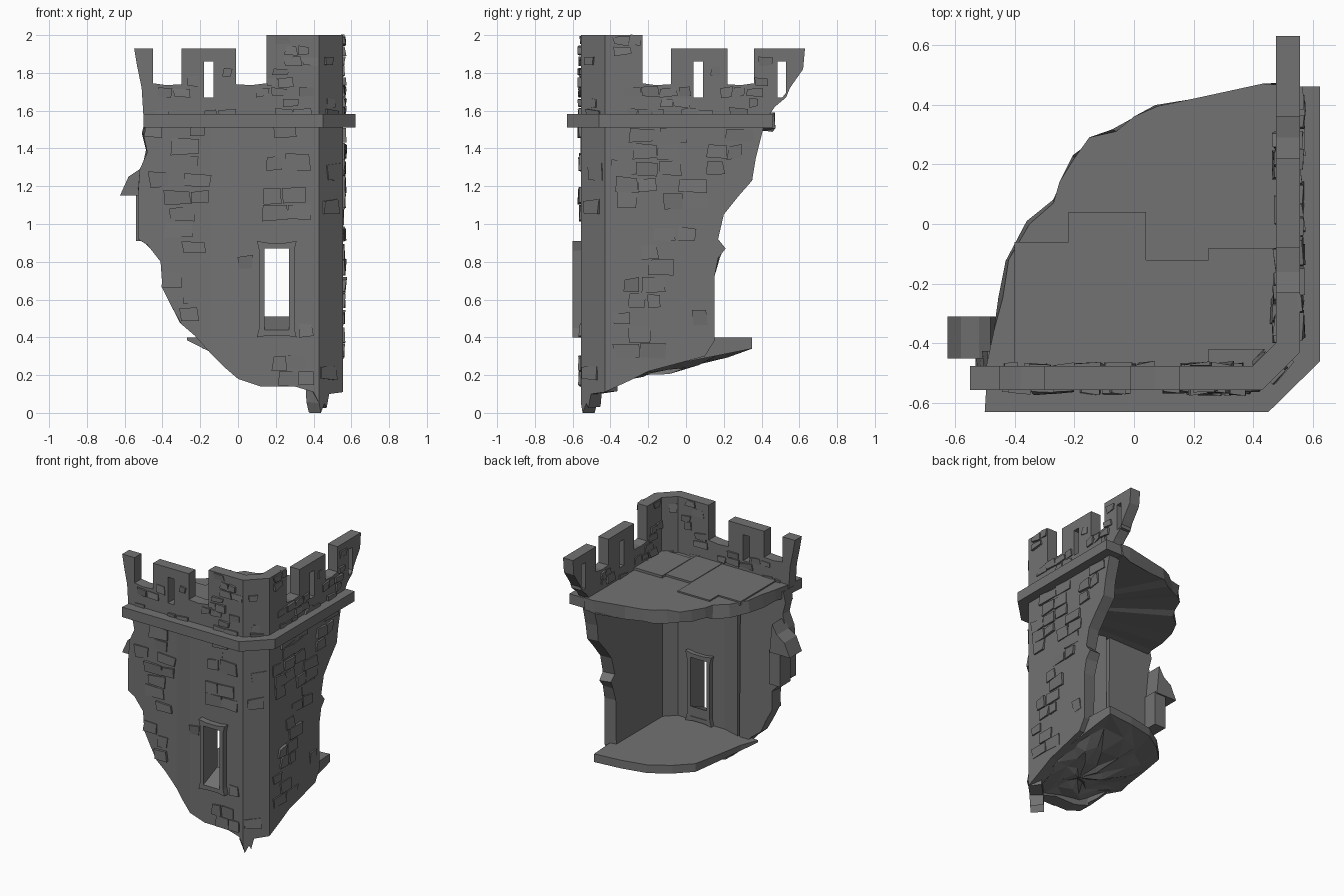
import bpy, bmesh, math, random
from mathutils import Vector
from mathutils.geometry import tessellate_polygon

if "Cube" in bpy.data.objects:
    bpy.data.objects.remove(bpy.data.objects["Cube"])

random.seed(7)
stone = bpy.data.materials.new("grey stone")
stone.diffuse_color = (0.17, 0.17, 0.17, 1)
stone.use_nodes = True
stone.node_tree.nodes["Principled BSDF"].inputs["Base Color"].default_value = stone.diffuse_color
R = random.uniform


def finish(name, bm):
    bmesh.ops.recalc_face_normals(bm, faces=bm.faces)
    me = bpy.data.meshes.new(name)
    bm.to_mesh(me)
    bm.free()
    me.materials.append(stone)
    ob = bpy.data.objects.new(name, me)
    bpy.context.collection.objects.link(ob)
    return ob


def rect(a, b, c, d):
    return [(a, c), (b, c), (b, d), (a, d)]


class Side:
    """Upright plane: origin, direction along it, outward normal."""
    def __init__(self, x, y, ux, uy):
        self.o, self.u = Vector((x, y, 0)), Vector((ux, uy, 0)).normalized()
        self.n = Vector((self.u.y, -self.u.x, 0))

    def at(self, a, z, d=0):
        p = self.o + self.u * a + self.n * d
        return Vector((p.x, p.y, z))


def panel(name, side, outline, thick, holes=(), d=0, rough=0):
    """Outline with holes, extruded inward from the outer plane."""
    loops = [outline] + list(holes)
    bm = bmesh.new()
    front, back = [], []
    for k, lp in enumerate(loops):
        for a, z in lp:
            j = rough if k == 0 else 0
            front.append(bm.verts.new(side.at(a, z, d)))
            back.append(bm.verts.new(side.at(a + R(-j, j), z + R(0, j), d - thick)))
    for t in tessellate_polygon([[Vector((a, z, 0)) for a, z in lp] for lp in loops]):
        bm.faces.new([front[i] for i in t])
        bm.faces.new([back[i] for i in t])
    s = 0
    for lp in loops:
        n = len(lp)
        for i in range(n):
            p, q = s + i, s + (i + 1) % n
            bm.faces.new([front[p], front[q], back[q], back[p]])
        s += n
    return finish(name, bm)


def inside(p, poly):
    hit = False
    for (x1, y1), (x2, y2) in zip(poly, poly[1:] + poly[:1]):
        if (y1 > p[1]) != (y2 > p[1]) and p[0] < (x2 - x1) * (p[1] - y1) / (y2 - y1) + x1:
            hit = not hit
    return hit


def bricks(name, side, poly, h, w, chance, d=0, sign=1, holes=()):
    """Random raised stones in courses, kept inside the outline."""
    bm = bmesh.new()
    z, top = min(p[1] for p in poly), max(p[1] for p in poly)
    while z < top:
        a = min(p[0] for p in poly) - R(0, w)
        while a < max(p[0] for p in poly):
            ln, hh = R(0.6, 1.25) * w, h * R(0.8, 1.0)
            box = rect(a + .004, a + ln - .004, z + .004, z + hh)
            ok = all(inside(p, poly) for p in box + [(a + ln / 2, z + hh / 2)])
            for hl in holes:
                ok = ok and (a + ln < hl[0][0] or a > hl[1][0] or z + hh < hl[0][1] or z > hl[2][1])
            if ok and R(0, 1) < chance:
                jit = [(p + R(-.008, .008), q + R(-.008, .008)) for p, q in box]
                lift = R(.006, .016)
                base = [bm.verts.new(side.at(p, q, d - sign * .01)) for p, q in jit]
                face = [bm.verts.new(side.at(p, q, d + sign * max(.001, lift + R(-.008, .006)))) for p, q in jit]
                bm.faces.new(face)
                for i in range(4):
                    k = (i + 1) % 4
                    bm.faces.new([base[i], base[k], face[k], face[i]])
            a += ln
        z += h
    finish(name, bm)


def prism(name, pts, z0, z1, rough=0):
    """Flat plan outline between two heights, ragged below if rough."""
    bm = bmesh.new()
    lo = [bm.verts.new((x + R(-rough, rough), y + R(-rough, rough), z0 + R(-rough, rough))) for x, y in pts]
    hi = [bm.verts.new((x, y, z1)) for x, y in pts]
    for t in tessellate_polygon([[Vector((x, y, 0)) for x, y in pts]]):
        bm.faces.new([lo[i] for i in t])
        bm.faces.new([hi[i] for i in t])
    for i in range(len(pts)):
        k = (i + 1) % len(pts)
        bm.faces.new([lo[i], lo[k], hi[k], hi[i]])
    return finish(name, bm)


front = Side(0, -.556, 1, 0)
corner = Side(.43, -.556, 1, 1)
right = Side(.556, 0, 0, 1)
CW = .126 * math.sqrt(2)
back_left = Side(0, -.515, 1, 0)       # recessed left half of the front
strip = Side(-.14, -.515, .14, -.041)  # slanted strip between the two
SW = math.hypot(.14, .041)

# ruined walls
window = rect(.14, .27, .44, .87)
clear = rect(.09, .32, .38, .93)
walls = [
    ("front_wall", front, [(0, 1.55), (0, .18), (.12, .14), (.3, .14), (.4, .11), (.43, .05), (.43, 1.55)], [window], [clear]),
    ("front_strip_wall", strip, [(0, 1.55), (0, .31), (SW / 2, .24), (SW, .18), (SW, 1.55)], [], []),
    ("left_front_wall", back_left, [(-.14, 1.55), (-.49, 1.55), (-.5, 1.47), (-.48, 1.38), (-.52, 1.29), (-.53, 1.15), (-.53, .92),
     (-.48, .89), (-.41, .8), (-.4, .66), (-.35, .56), (-.3, .47), (-.23, .41), (-.14, .31)], [], []),
    ("corner_wall", corner, [(0, 1.55), (0, .05), (.012, 0), (.04, .05), (.055, .025), (.075, .1), (CW, .11), (CW, 1.55)], [], []),
    ("right_wall", right, [(-.43, 1.55), (-.43, .11), (-.3, .17), (-.2, .22), (-.05, .26), (.1, .3), (.15, .38), (.15, .72),
     (.17, .82), (.21, .87), (.17, .92), (.2, 1.05), (.28, 1.15), (.35, 1.23), (.37, 1.35), (.42, 1.55)], [], []),
]
for name, side, outline, holes, keep in walls:
    panel(name, side, outline, .09, holes, rough=.012)
    bricks(name + "_bricks", side, outline, .088, .13, .3 if "strip" in name else .58, holes=keep)

# cornice band around the top
prism("cornice", [(-.5, -.63), (.45, -.63), (.623, -.46), (.623, .46), (.47, .46), (.47, -.4), (.4, -.47), (-.49, -.47)], 1.51, 1.583)

# roof slab with raised flagstones
prism("roof_slab", [(.5, .465), (.43, .47), (.2, .42), (.08, .395), (0, .36), (-.06, .31), (-.15, .29), (-.2, .22), (-.25, .14),
      (-.27, .07), (-.35, 0), (-.42, -.12), (-.44, -.25), (-.47, -.36), (-.5, -.5), (.42, -.5), (.5, -.42)], 1.5, 1.59, .015)
for i, (a, b, c, e) in enumerate([(-.22, .04, -.48, .04), (.04, .25, -.48, -.12), (.25, .48, -.42, -.08), (-.4, -.22, -.48, -.06)]):
    prism("flagstone_%d" % i, rect(a, b, c, e), 1.57, 1.6 + .004 * (i % 3))

# battlements with arrow slits
battlements = [
    ("front_battlement", front, [(-.5, 1.56), (.43, 1.56), (.43, 2), (.15, 2), (.15, 1.745), (.07, 1.735), (-.01, 1.74), (-.01, 1.93),
     (-.3, 1.93), (-.3, 1.74), (-.38, 1.735), (-.45, 1.745), (-.45, 1.93), (-.55, 1.93), (-.535, 1.84), (-.51, 1.72)],
     [rect(-.18, -.13, 1.67, 1.86)]),
    ("corner_battlement", corner, rect(0, CW, 1.56, 2), []),
    ("right_battlement", right, [(-.43, 1.56), (.43, 1.56), (.47, 1.62), (.55, 1.72), (.62, 1.82), (.63, 1.93), (.36, 1.93), (.36, 1.745),
     (.29, 1.735), (.22, 1.74), (.22, 1.93), (-.08, 1.93), (-.08, 1.74), (-.16, 1.735), (-.23, 1.745), (-.23, 2), (-.43, 2)],
     [rect(.04, .09, 1.67, 1.86), rect(.485, .53, 1.67, 1.86)]),
]
for name, side, outline, holes in battlements:
    panel(name, side, outline, .08, holes)
    keep = [rect(h[0][0] - .01, h[1][0] + .01, 1.66, 1.87) for h in holes]
    bricks(name + "_bricks", side, outline, .055, .09, .55, holes=keep)
    bricks(name + "_inner_bricks", side, outline, .055, .09, .5, d=-.08, sign=-1, holes=keep)

# window frame: jambs, lintel and sloped sill
fy = .044
for i, pts in enumerate([[(.1, .4), (.14, .44), (.14, .87), (.1, .91), (.112, .86), (.112, .45)],
                         [(.31, .4), (.27, .44), (.27, .87), (.31, .91), (.298, .86), (.298, .45)],
                         [(.14, .87), (.27, .87), (.31, .91), (.25, .9), (.16, .9), (.1, .91)],
                         [(.14, .44), (.27, .44), (.31, .4), (.25, .41), (.16, .41), (.1, .4)]]):
    panel("window_frame_%d" % i, front, pts, .165, d=fy)
sill_side = Side(.13, 0, 0, -1)
panel("window_sill", sill_side, [(.6, .43), (.6, .44), (.44, .51), (.44, .43)], .15, d=0)

# remains of the left window frame
end = Side(0, -.45, 1, 0)
panel("broken_lintel", end, [(-.625, 1.15), (-.58, 1.25), (-.52, 1.29), (-.48, 1.36), (-.46, 1.15)], .14)
panel("broken_jamb", end, [(-.54, .91), (-.45, .91), (-.45, 1.16), (-.54, 1.16)], .12, d=-.01)
panel("broken_wall_end", end, [(-.48, 1.5), (-.47, 1.38), (-.51, 1.28), (-.52, .95), (-.44, .86), (-.42, 1.5)], .07, d=.05, rough=.01)

# room floor with rocky underside
rim = [(.5, .35, .34), (.3, .33, .34), (.11, .29, .34), (-.03, .2, .34), (-.14, .09, .34), (-.18, -.1, .35), (-.22, -.32, .36),
       (-.27, -.45, .385), (-.1, -.47, .3), (.05, -.5, .2), (.25, -.5, .17), (.42, -.5, .13), (.52, -.41, .14), (.52, -.2, .24),
       (.52, 0, .27), (.51, .2, .31)]
bm = bmesh.new()
top = [bm.verts.new((x, y, .4)) for x, y, z in rim]
bm.faces.new(top)
prev = top
for s in (1, .78, .52, .26):
    ring = []
    for x, y, z in rim:
        j = 0 if s == 1 else .03
        ring.append(bm.verts.new((.27 + (x - .27) * s + R(-j, j), -.25 + (y + .25) * s + R(-j, j),
                                  .2 + (z - .2) * s ** 1.3 + R(-j, j) * .8)))
    for i in range(len(rim)):
        k = (i + 1) % len(rim)
        bm.faces.new([prev[i], prev[k], ring[k]])
        bm.faces.new([prev[i], ring[k], ring[i]])
    prev = ring
tip = bm.verts.new((.27, -.25, .2))
for i in range(len(rim)):
    bm.faces.new([prev[i], prev[(i + 1) % len(rim)], tip])
finish("floor_rock", bm)
